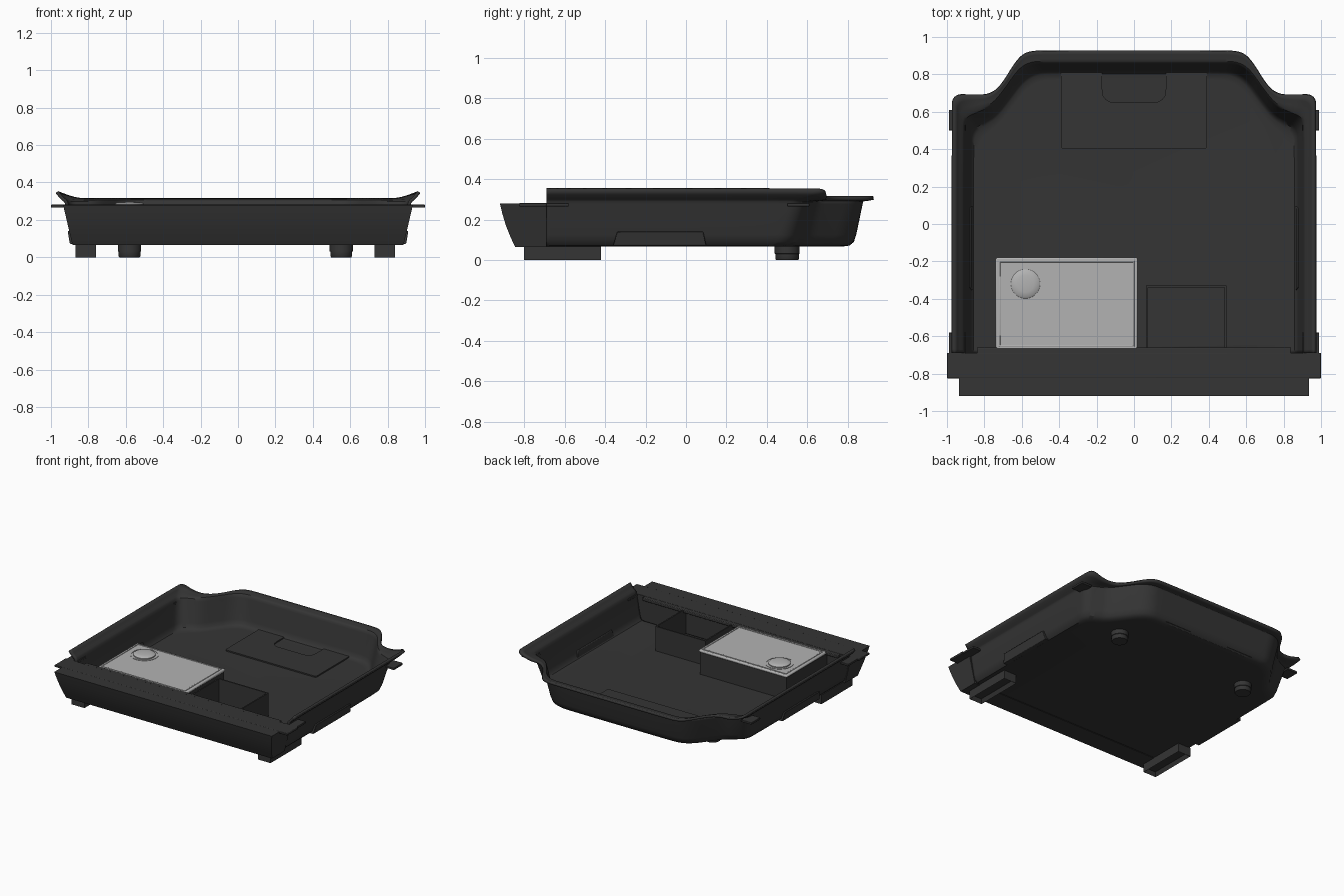
import bpy, bmesh, math
from mathutils import Vector

if "Cube" in bpy.data.objects:
    bpy.data.objects.remove(bpy.data.objects["Cube"])


def material(name, v):
    m = bpy.data.materials.new(name)
    m.diffuse_color = (v, v, v, 1)
    m.use_nodes = True
    m.node_tree.nodes["Principled BSDF"].inputs["Base Color"].default_value = m.diffuse_color
    return m


DARK = material("dark_plastic", 0.035)
LIGHT = material("light_plastic", 0.45)


def finish(bm, name, mat=DARK, bevel=0, smooth=True):
    me = bpy.data.meshes.new(name)
    bm.to_mesh(me)
    bm.free()
    me.materials.append(mat)
    ob = bpy.data.objects.new(name, me)
    bpy.context.collection.objects.link(ob)
    if bevel:
        mod = ob.modifiers.new("bevel", 'BEVEL')
        mod.width, mod.segments, mod.limit_method = bevel, 2, 'ANGLE'
    if smooth:
        bpy.ops.object.select_all(action='DESELECT')
        ob.select_set(True)
        bpy.context.view_layer.objects.active = ob
        bpy.ops.object.shade_smooth_by_angle(angle=math.radians(35))
    return ob


def add_box(bm, x0, x1, y0, y1, z0, z1):
    r = bmesh.ops.create_cube(bm, size=1)
    for v in r["verts"]:
        c = v.co
        v.co = (x0 + (x1 - x0) * (c.x + .5), y0 + (y1 - y0) * (c.y + .5), z0 + (z1 - z0) * (c.z + .5))
    return r["verts"]


def box(name, dims, mat=DARK, bevel=0):
    bm = bmesh.new()
    add_box(bm, *dims)
    return finish(bm, name, mat, bevel)


def lathe(name, profile, x, y, mat=DARK, n=40):
    # profile of (radius, z), bottom to top, capped
    bm = bmesh.new()
    rings = [[bm.verts.new((x + r * math.cos(2 * math.pi * i / n), y + r * math.sin(2 * math.pi * i / n), z))
              for i in range(n)] for r, z in profile]
    for a, b in zip(rings, rings[1:]):
        for i in range(n):
            j = (i + 1) % n
            bm.faces.new((a[i], a[j], b[j], b[i]))
    bm.faces.new(rings[0][::-1])
    bm.faces.new(rings[-1])
    return finish(bm, name, mat)


def prism(name, pts, z0, z1, mat=DARK):
    bm = bmesh.new()
    f = bm.faces.new([bm.verts.new((x, y, z0)) for x, y in pts])
    r = bmesh.ops.extrude_face_region(bm, geom=[f])
    for v in r["geom"]:
        if isinstance(v, bmesh.types.BMVert):
            v.co.z = z1
    bmesh.ops.recalc_face_normals(bm, faces=bm.faces)
    return finish(bm, name, mat)


def chaikin(pts, steps=3):
    pts = [Vector(p) for p in pts]
    for _ in range(steps):
        out = [pts[0]]
        for a, b in zip(pts, pts[1:]):
            out += [a.lerp(b, .25), a.lerp(b, .75)]
        pts = out + [pts[-1]]
    return pts


# Tray shell: lofted floor, wall and flared rim outlines (right half, mirrored)
floor = chaikin([(.87, -.69, 0), (.87, .40, 0), (.865, .50, 0), (.80, .545, 0), (.74, .58, 0),
                 (.67, .67, 0), (.60, .765, 0), (.53, .81, 0), (.44, .815, 0), (0, .815, 0)])
wall = chaikin([(.91, -.69, 0), (.91, .48, 0), (.905, .57, 0), (.83, .60, 0), (.76, .63, 0),
                (.69, .72, 0), (.62, .82, 0), (.55, .86, 0), (.46, .86, 0), (0, .86, 0)])
rim = chaikin([(.96, -.69, .355), (.96, .60, .355), (.96, .69, .352), (.86, .69, .316), (.77, .69, .316),
               (.70, .74, .316), (.62, .88, .316), (.57, .92, .316), (.48, .925, .316), (0, .925, .316)])
rings = []
for t, z in ((-.9, .085), (-.3, .088), (.0, .10), (.2, .13), (.9, .28), (1, .298)):
    rings.append([Vector((*a.lerp(b, t).xy, z)) for a, b in zip(floor, wall)])
for r in rings:
    for v in (r[0],):
        v.y = -.69
for s in (.15, .4, .7, 1):
    rings.append([Vector((*b.lerp(c, s).xy, .306 + (c.z - .306) * s ** 1.5)) for b, c in zip(wall, rim)])
bm = bmesh.new()
loops = []
for r in rings:
    full = r + [Vector((-p.x, p.y, p.z)) for p in reversed(r[:-1])]
    loops.append([bm.verts.new(p) for p in full])
for a, b in zip(loops, loops[1:]):
    for i in range(len(a) - 1):
        bm.faces.new((a[i], b[i], b[i + 1], a[i + 1]))
base = bm.faces.new(loops[0])
bmesh.ops.recalc_face_normals(bm, faces=bm.faces)
bm.normal_update()
if base.normal.z < 0:
    bmesh.ops.reverse_faces(bm, faces=bm.faces)
tray = finish(bm, "tray_shell")
sol = tray.modifiers.new("thickness", 'SOLIDIFY')
sol.thickness, sol.offset = .018, -1

# Front beam with curved front face, narrowing toward the bottom
prof = [(-.69, .28), (-.92, .28), (-.908, .23), (-.89, .17), (-.868, .115), (-.845, .065), (-.69, .065)]
bm = bmesh.new()
ends = [[bm.verts.new((s * (.885 + .05 * (z - .065) / .215), y, z)) for y, z in prof] for s in (-1, 1)]
for i in range(len(prof)):
    j = (i + 1) % len(prof)
    bm.faces.new((ends[0][i], ends[0][j], ends[1][j], ends[1][i]))
bm.faces.new(ends[0])
bm.faces.new(ends[1][::-1])
bmesh.ops.recalc_face_normals(bm, faces=bm.faces)
finish(bm, "front_beam")
box("front_lip", (-1, 1, -.825, -.69, .265, .281), bevel=.004)
box("front_inner_rail", (-.84, .84, -.695, -.66, .255, .279), bevel=.005)

# Side tabs and side handle panels
for s, side in ((-1, "left"), (1, "right")):
    for y0, y1, end in ((.50, .61, "rear"), (-.70, -.58, "front")):
        box(f"{side}_{end}_tab", (*sorted((s * .90, s * .99)), y0, y1, .265, .281), bevel=.003)
    bm = bmesh.new()
    for v in add_box(bm, .86, .899, -.36, .10, .072, .14):
        if v.co.z > .1:
            v.co.x += .012
            v.co.y += .02 if v.co.y < 0 else -.015
        v.co.x *= s
    bmesh.ops.recalc_face_normals(bm, faces=bm.faces)
    finish(bm, f"{side}_side_panel", bevel=.004)

# Front feet: bars recessed underneath
for x0, side in ((-.87, "left"), (.73, "right")):
    bm = bmesh.new()
    add_box(bm, x0, x0 + .11, -.80, -.42, 0, .07)
    bm.normal_update()
    low = [f for f in bm.faces if f.normal.z < -.9]
    bmesh.ops.inset_region(bm, faces=low, thickness=.02, depth=0)
    for v in low[0].verts:
        v.co.z = .03
    finish(bm, f"{side}_front_foot")

# Rear feet: stepped cylinders
for x, side in ((-.58, "left"), (.552, "right")):
    lathe(f"{side}_rear_foot", [(.054, 0), (.058, .006), (.058, .03), (.062, .032), (.062, .07)], x, .50)

# Equipment box with light lid, raised border and round cap
box("equipment_box", (-.73, .012, -.69, -.19, .08, .262))
box("box_lid", (-.74, .02, -.692, -.18, .258, .278), LIGHT, .008)
bm = bmesh.new()
for d in ((-.722, .002, -.205, -.197), (-.722, .002, -.655, -.647),
          (-.722, -.714, -.655, -.197), (-.006, .002, -.655, -.197)):
    add_box(bm, *d, .274, .282)
finish(bm, "lid_border", LIGHT, .002)
lathe("lid_cap", [(.078, .275), (.078, .286), (.07, .292), (.045, .296), (.02, .298)], -.58, -.32, LIGHT)
arc = [math.radians(-110 + 10 * i) for i in range(35)]
prism("lid_cap_ring", [(-.58 + .1 * math.cos(a), -.32 + .1 * math.sin(a)) for a in arc] +
      [(-.58 + .093 * math.cos(a), -.32 + .093 * math.sin(a)) for a in reversed(arc)], .274, .281, LIGHT)

# Open compartment beside the box
bm = bmesh.new()
for d in ((.065, .495, -.34, -.33), (.065, .075, -.69, -.33), (.485, .495, -.69, -.33)):
    add_box(bm, *d, .08, .275)
finish(bm, "open_compartment")

# Shallow rear floor panel with rounded notch
notch = [(.17, .82), (.17, .72)]
notch += [(.11 + .06 * math.cos(a), .71 - .06 * math.sin(a)) for a in (.4, .8, 1.2, 1.57)]
notch += [(-x, y) for x, y in reversed(notch)]
prism("rear_floor_panel", [(-.39, .82), (-.39, .41), (-.38, .40), (.38, .40), (.39, .41), (.39, .82)] + notch,
      .08, .095)
